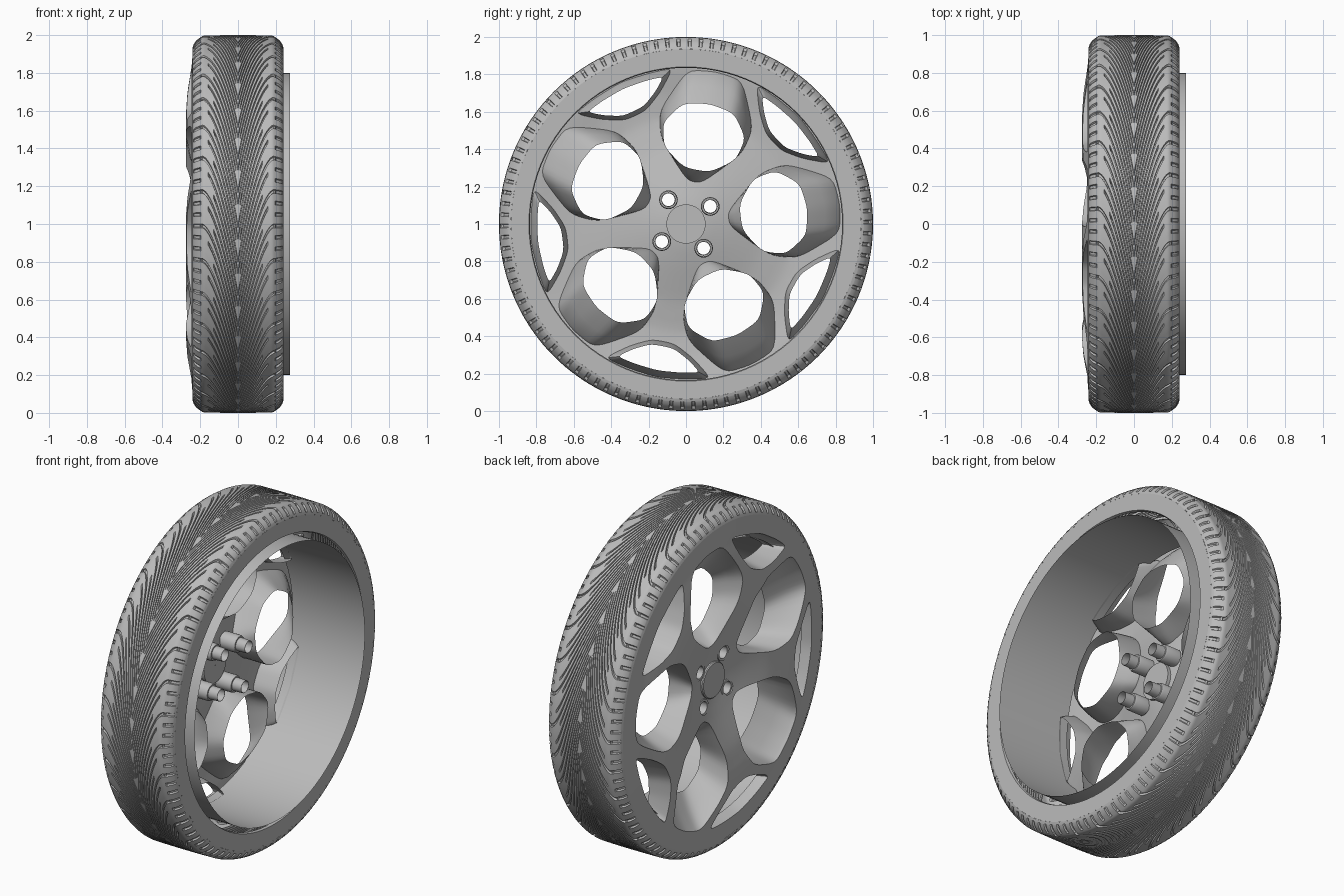
import bpy
import bmesh
import math
from math import cos, sin, pi, radians, hypot
from mathutils import Vector
from mathutils.geometry import delaunay_2d_cdt

if "Cube" in bpy.data.objects:
    bpy.data.objects.remove(bpy.data.objects["Cube"])

grey = bpy.data.materials.new("wheel_grey")
grey.use_nodes = True
colour = (0.5, 0.5, 0.5, 1)
grey.diffuse_color = colour
grey.node_tree.nodes["Principled BSDF"].inputs["Base Color"].default_value = colour


def finish(name, bm, angle=35, recalc=True):
    if recalc:
        bmesh.ops.recalc_face_normals(bm, faces=bm.faces)
    mesh = bpy.data.meshes.new(name)
    bm.to_mesh(mesh)
    bm.free()
    mesh.materials.append(grey)
    ob = bpy.data.objects.new(name, mesh)
    bpy.context.collection.objects.link(ob)
    bpy.ops.object.select_all(action='DESELECT')
    ob.select_set(True)
    bpy.context.view_layer.objects.active = ob
    bpy.ops.object.shade_smooth_by_angle(angle=radians(angle))
    return ob


def polar(x, r, a):
    return (x, r * cos(a), 1 + r * sin(a))


def bridge(bm, rows, closed=True):
    """Join successive rows of vertices with quads."""
    n = len(rows[0])
    for a, b in zip(rows, rows[1:]):
        for i in range(n if closed else n - 1):
            j = (i + 1) % n
            bm.faces.new((a[i], a[j], b[j], b[i]))


def lathe(name, profile, steps=96, centre=(0, 0), angle=35):
    bm = bmesh.new()
    rows = []
    for x, r in profile:
        ring = [polar(x, r, 2 * pi * i / steps) for i in range(steps)]
        rows.append([bm.verts.new((p[0], p[1] + centre[0], p[2] + centre[1])) for p in ring])
    bridge(bm, rows)
    return finish(name, bm, angle)


# Tyre: mesh columns follow the swept V tread, every groove is a sunken column
PITCHES, GROOVES = 34, 3
SHOULDER = [(0.18, 0.998), (0.188, 0.995), (0.196, 0.99), (0.2, 0.987), (0.212, 0.979),
            (0.224, 0.968), (0.234, 0.953), (0.236, 0.949), (0.24, 0.935)]
half = [(0.01 * i, 1 - 0.002 * (i / 18) ** 2) for i in range(18)] + SHOULDER
tread = [(-x, r) for x, r in reversed(half[1:])] + half


def sweep(x):
    t = max(0, 1 - abs(x) / 0.19)
    return 0.62 * t ** 1.7


def groove_depth(kind, x):
    x = abs(x)
    if 0.2 <= x <= 0.234:
        return 0.012
    inner, outer = [(0.005, 0.189), (0.015, 0.155), (0.005, 0.125)][kind]
    return 0.012 if inner < x < outer else 0


bm = bmesh.new()
rows = []
total = PITCHES * GROOVES
for x, r in tread:
    row = []
    for g in range(total):
        d = groove_depth(g % GROOVES, x)
        for off, sunk in ((0, 0), (0.06, 1), (0.28, 1), (0.34, 0)):
            a = 2 * pi * (g + off) / total + sweep(x)
            row.append(bm.verts.new(polar(x, r - d * sunk, a)))
    rows.append(row)
bridge(bm, rows)
finish("tyre_tread", bm)

lathe("tyre_inner_sidewall", [(0.24, 0.935), (0.24, 0.84), (0.225, 0.835)])
lathe("rim_barrel", [(-0.2, 0.8), (0.275, 0.8)], 128)


# Rim face: dished sheet with window openings
def dish(r):
    keys = [(0, -0.165), (0.1, -0.168), (0.22, -0.195), (0.42, -0.25), (0.58, -0.277),
            (0.7, -0.268), (0.83, -0.246), (1, -0.232)]
    for (r0, x0), (r1, x1) in zip(keys, keys[1:]):
        if r <= r1:
            return x0 + (x1 - x0) * (r - r0) / (r1 - r0)


def mirrored(points):
    return points + [(a, -b) for a, b in reversed(points) if b > 0]


def turn(points, angle):
    c, s = cos(angle), sin(angle)
    return [Vector((a * c - b * s, a * s + b * c)) for a, b in points]


def resample(points, per_side=6):
    """Split the sides and soften the corners of a closed outline."""
    n = len(points)
    pts = [points[i].lerp(points[(i + 1) % n], k / per_side)
           for i in range(n) for k in range(per_side)]
    for _ in range(3):
        m = len(pts)
        pts = [(pts[i - 1] + pts[i] * 2 + pts[(i + 1) % m]) / 4 for i in range(m)]
    return pts


def inside(p, loop):
    hit = False
    for a, b in zip(loop, loop[1:] + loop[:1]):
        if (a.y > p.y) != (b.y > p.y) and p.x < (b.x - a.x) * (p.y - a.y) / (b.y - a.y) + a.x:
            hit = not hit
    return hit


BIG_FACE = mirrored([(0.23, 0.04), (0.42, 0.22), (0.57, 0.255), (0.81, 0.15), (0.83, 0)])
BIG_HOLE = mirrored([(0.295, 0.07), (0.385, 0.195), (0.51, 0.225), (0.63, 0.14), (0.655, 0)])
SMALL_FACE = mirrored([(0.64, 0.06), (0.695, 0.17), (0.785, 0.29), (0.815, 0.16), (0.835, 0)])
SMALL_HOLE = mirrored([(0.665, 0.06), (0.71, 0.15), (0.765, 0.225), (0.785, 0.13), (0.798, 0)])

windows = []
for i in range(5):
    for start, face, hole, depth in ((7, BIG_FACE, BIG_HOLE, -0.09),
                                     (43, SMALL_FACE, SMALL_HOLE, -0.14)):
        a = radians(start + 72 * i)
        windows.append((resample(turn(face, a)), resample(turn(hole, a)), depth))

lugs = [turn([(0.16, 0)], radians(36 + 90 * i))[0] for i in range(4)]


def circle(centre, r, n):
    return [centre + Vector((r * cos(2 * pi * i / n), r * sin(2 * pi * i / n))) for i in range(n)]


holes = [w[0] for w in windows] + [circle(c, 0.04, 20) for c in lugs]
loops = holes + [circle(Vector((0, 0)), 0.937, 128)]
points, edges = [], []
for loop in loops:
    base, n = len(points), len(loop)
    points += loop
    edges += [(base + i, base + (i + 1) % n) for i in range(n)]
for k in range(1, 23):
    points += circle(Vector((0, 0)), 0.04 * k, 8 + 5 * k)
verts, _, tris, *_ = delaunay_2d_cdt(points, edges, [], 0, 1e-5)
bm = bmesh.new()
bv = [bm.verts.new((dish(v.length), v.x, 1 + v.y)) for v in verts]
for t in tris:
    mid = sum((verts[i] for i in t), Vector((0, 0))) / len(t)
    if not any(inside(mid, h) for h in holes):
        bm.faces.new([bv[i] for i in reversed(t)])
bmesh.ops.delete(bm, geom=[v for v in bm.verts if not v.link_faces], context='VERTS')
finish("rim_face", bm, 25, recalc=False)

# Window walls: funnels narrowing from the face to the inner opening
bm = bmesh.new()
for face, hole, depth in windows:
    rows = []
    for t in (0, 0.12, 0.55, 1):
        row = []
        for f, h in zip(face, hole):
            p = f.lerp(h, t ** 1.3)
            x0 = dish(f.length)
            row.append(bm.verts.new((x0 + (depth - x0) * t, p.x, 1 + p.y)))
        rows.append(row)
    bridge(bm, rows)
finish("window_walls", bm, 40)

# Hub cap and hollow wheel bolts
lathe("hub_cap", [(-0.15, 0.0005), (-0.15, 0.105), (-0.18, 0.105), (-0.185, 0.1), (-0.185, 0.0005)], 48)
for i, c in enumerate(lugs):
    lathe(f"wheel_bolt_{i + 1}", [(-0.18, 0.04), (-0.18, 0.05), (-0.09, 0.05), (-0.08, 0.046),
                                  (-0.08, 0.038), (-0.02, 0.036), (-0.02, 0.034), (-0.18, 0.036),
                                  (-0.18, 0.04)], 24, c)
